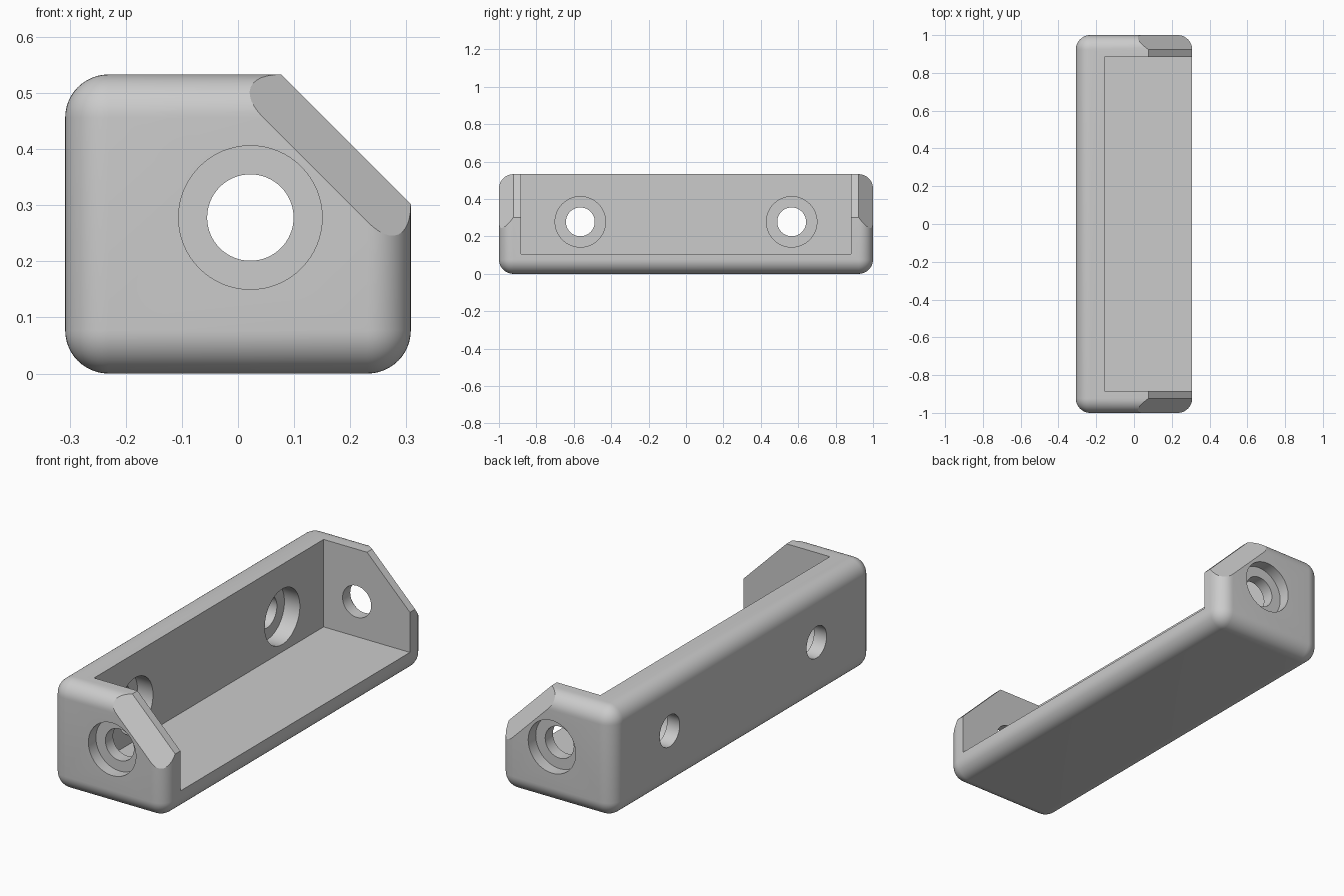
import bpy, bmesh, math
from mathutils import Vector, Matrix

cube = bpy.data.objects.get("Cube")
if cube:
    bpy.data.objects.remove(cube, do_unlink=True)

# Overall sizes
HX, HY, HEIGHT = 0.308, 1.0, 0.533
FILLET = 0.077
HOLE_X, HOLE_Z, HOLE_R = 0.022, 0.278, 0.077

grey = bpy.data.materials.new("plain_grey")
grey.use_nodes = True
color = (0.6, 0.6, 0.6, 1)
grey.diffuse_color = color
grey.node_tree.nodes["Principled BSDF"].inputs["Base Color"].default_value = color


def make_object(name, bm):
    bmesh.ops.recalc_face_normals(bm, faces=bm.faces)
    mesh = bpy.data.meshes.new(name)
    bm.to_mesh(mesh)
    bm.free()
    obj = bpy.data.objects.new(name, mesh)
    bpy.context.collection.objects.link(obj)
    mesh.materials.append(grey)
    return obj


def box(low, high):
    bm = bmesh.new()
    low, high = Vector(low), Vector(high)
    size = Matrix.Diagonal((*(high - low), 1))
    bmesh.ops.create_cube(bm, size=1, matrix=Matrix.Translation((low + high) / 2) @ size)
    return bm


def cylinder(name, start, end, radius):
    bm = bmesh.new()
    start, end = Vector(start), Vector(end)
    axis = end - start
    turn = axis.to_track_quat('Z', 'Y').to_matrix().to_4x4()
    bmesh.ops.create_cone(bm, cap_ends=True, segments=64, radius1=radius, radius2=radius,
                          depth=axis.length, matrix=Matrix.Translation((start + end) / 2) @ turn)
    return make_object(name, bm)


# Rounded block with the upper corner cut off and the cut chamfered at both ends
bm = box((-HX, -HY, 0), (HX, HY, HEIGHT))
bmesh.ops.bevel(bm, geom=bm.edges[:], offset=FILLET, offset_type='OFFSET',
                segments=12, profile=0.5, affect='EDGES')
slope = math.sqrt(0.5)
corner = Vector((HX, 0, 0.302))
for side in (0, 1, -1):
    point = corner + Vector((0, side * (HY - FILLET), 0))
    cut = bmesh.ops.bisect_plane(bm, geom=bm.verts[:] + bm.edges[:] + bm.faces[:],
                                 plane_co=point, plane_no=(slope, side, slope),
                                 clear_outer=True)
    rim = [e for e in cut["geom_cut"] if isinstance(e, bmesh.types.BMEdge)]
    bmesh.ops.contextual_create(bm, geom=rim)
body = make_object("bracket_body", bm)

# Open cavity
cutters = [make_object("cavity_cutter", box((-0.157, -0.883, 0.107), (1, 0.883, 1)))]

# Counterbored holes in the end walls and the back wall
for side in (-1, 1):
    def end_point(y):
        return (HOLE_X, side * y, HOLE_Z)

    def back_point(x):
        return (x, side * 0.565, HOLE_Z)
    cutters += [
        cylinder("end_hole_cutter", end_point(0.8), end_point(1.1), HOLE_R),
        cylinder("end_counterbore_cutter", end_point(HY - 0.058), end_point(1.2), 0.128),
        cylinder("back_hole_cutter", back_point(-0.4), back_point(-0.1), HOLE_R),
        cylinder("back_counterbore_cutter", back_point(-0.24), back_point(-0.05), 0.135),
    ]

bpy.ops.object.select_all(action='DESELECT')
bpy.context.view_layer.objects.active = body
body.select_set(True)
for cutter in cutters:
    cutter.hide_render = True
    mod = body.modifiers.new("cut", 'BOOLEAN')
    mod.operation = 'DIFFERENCE'
    mod.solver = 'EXACT'
    mod.object = cutter
    bpy.ops.object.modifier_apply(modifier=mod.name)
for cutter in cutters:
    bpy.data.objects.remove(cutter, do_unlink=True)

bpy.ops.object.shade_smooth_by_angle(angle=math.radians(25))
